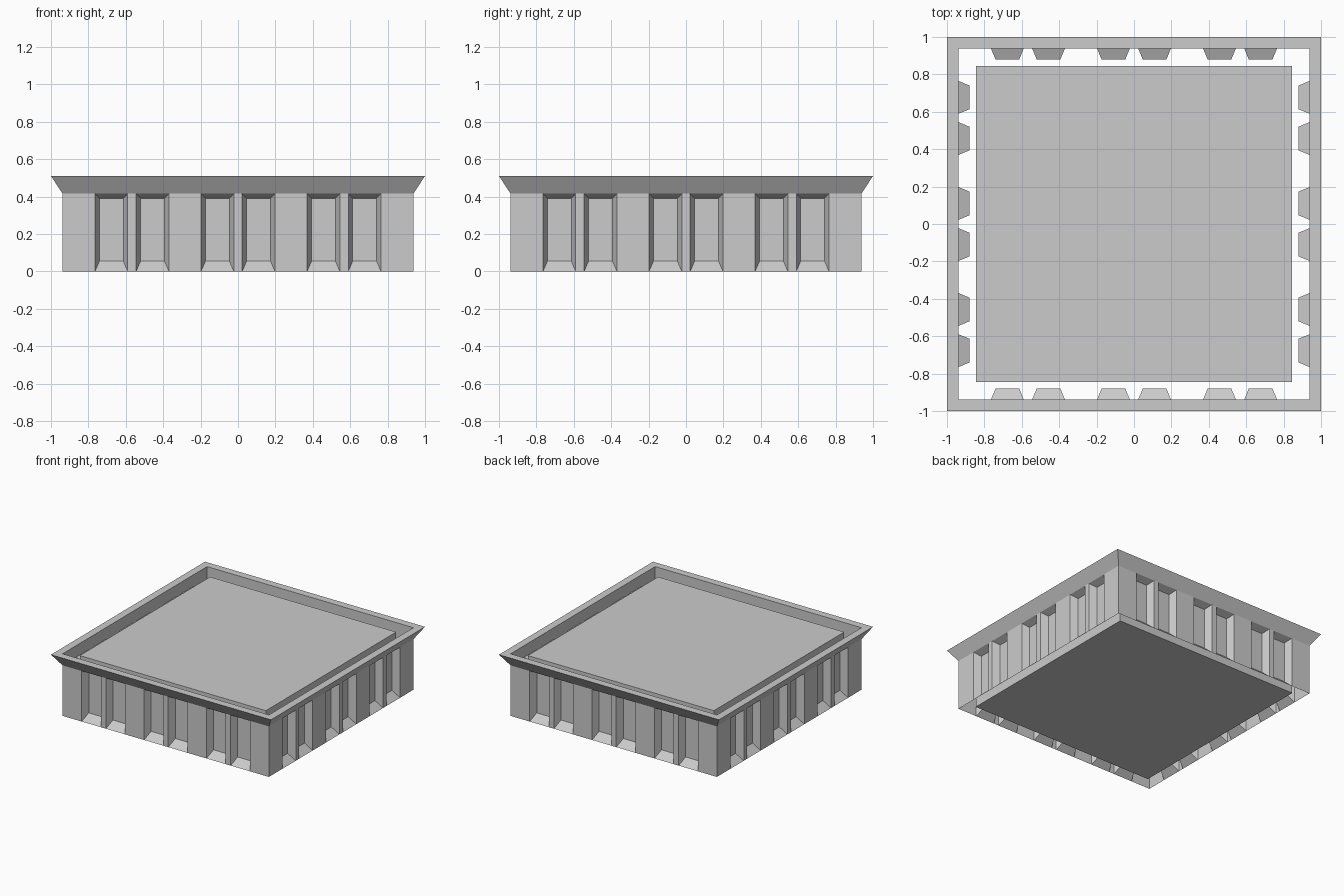
import bpy, bmesh
from mathutils import Matrix, Vector
from math import pi

cube = bpy.data.objects.get("Cube")
if cube:
    bpy.data.objects.remove(cube, do_unlink=True)

WALL, DEEP, RIM = 0.938, 0.88, 1.0      # half widths: wall face, recess back, cornice lip
WALL_TOP, TOP = 0.415, 0.51
RECESS_CENTRES = (-0.677, -0.457, -0.11, 0.11, 0.457, 0.677)
OUTER, INNER = 0.0875, 0.0635           # recess half widths at mouth and back

stone = bpy.data.materials.new("grey stone")
stone.use_nodes = True
colour = (0.6, 0.6, 0.6, 1)
stone.diffuse_color = colour
stone.node_tree.nodes["Principled BSDF"].inputs["Base Color"].default_value = colour


def finish(bm, name):
    bmesh.ops.remove_doubles(bm, verts=bm.verts, dist=0.0005)
    mesh = bpy.data.meshes.new(name)
    bm.to_mesh(mesh)
    bm.free()
    mesh.materials.append(stone)
    obj = bpy.data.objects.new(name, mesh)
    bpy.context.collection.objects.link(obj)
    return obj


def quad(bm, turn, *points):
    bm.faces.new([bm.verts.new(turn @ Vector(p)) for p in points])


def upright(bm, turn, x0, x1):
    """Flat strip of wall between two recesses."""
    quad(bm, turn, (x0, -WALL, 0), (x1, -WALL, 0),
         (x1, -WALL, WALL_TOP), (x0, -WALL, WALL_TOP))


def recess(bm, turn, x):
    """Pocket with four sloping sides pressed into the wall."""
    def ring(half, y, low, high):
        return [(x - half, y, low), (x + half, y, low),
                (x + half, y, high), (x - half, y, high)]
    mouth = ring(OUTER, -WALL, 0, WALL_TOP)
    back = ring(INNER, -DEEP, 0.055, 0.39)
    quad(bm, turn, *back)
    for i in range(4):
        j = (i + 1) % 4
        quad(bm, turn, mouth[i], mouth[j], back[j], back[i])


# Panelled walls, the same on all four sides
walls = bmesh.new()
for side in range(4):
    turn = Matrix.Rotation(side * pi / 2, 3, 'Z')
    edge = -WALL
    for centre in RECESS_CENTRES:
        upright(walls, turn, edge, centre - OUTER)
        recess(walls, turn, centre)
        edge = centre + OUTER
    upright(walls, turn, edge, WALL)
finish(walls, "panelled_walls")

# Flared cornice: sloping outside, flat lip, upright inside
cornice = bmesh.new()
profile = [(WALL, WALL_TOP), (RIM, TOP), (WALL, TOP), (WALL, WALL_TOP)]
for side in range(4):
    turn = Matrix.Rotation(side * pi / 2, 3, 'Z')
    for (a, za), (b, zb) in zip(profile, profile[1:]):
        quad(cornice, turn, (-a, -a, za), (a, -a, za), (b, -b, zb), (-b, -b, zb))
finish(cornice, "cornice")

# Free-standing slab inside the walls
slab = bmesh.new()
bmesh.ops.create_cube(slab, size=1)
bmesh.ops.scale(slab, vec=(1.692, 1.692, 0.475), verts=slab.verts)
bmesh.ops.translate(slab, vec=(0, 0, 0.2475), verts=slab.verts)
finish(slab, "roof_slab")
